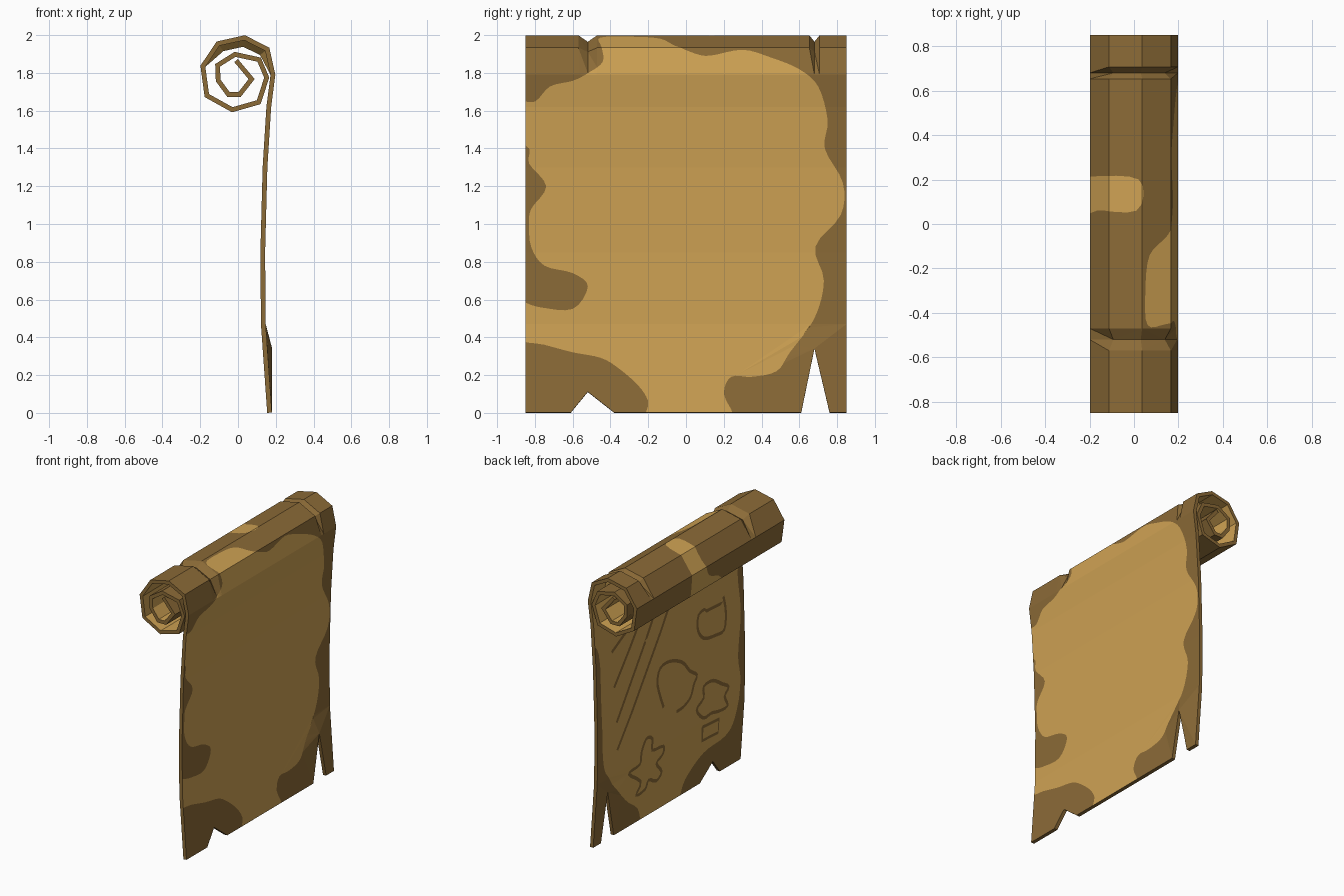
import bpy, bmesh, math
from mathutils import Vector as V
from mathutils.geometry import delaunay_2d_cdt, intersect_point_line

if "Cube" in bpy.data.objects:
    bpy.data.objects.remove(bpy.data.objects["Cube"])

HALF, THICK, STROKE = 0.85, 0.025, 0.024

def material(name, rgb):
    m = bpy.data.materials.new(name)
    m.diffuse_color = (*rgb, 1)
    m.use_nodes = True
    m.node_tree.nodes["Principled BSDF"].inputs["Base Color"].default_value = m.diffuse_color
    return m

tan = material("parchment_tan", (0.62, 0.36, 0.087))
brown = material("aged_brown", (0.258, 0.145, 0.038))

# Side profile of the sheet (x, z): hanging part, then the roll spiralling inward
profile = [V(p) for p in [
    (.167, .001), (.134, .47), (.131, .85), (.143, 1.3), (.163, 1.62), (.185, 1.79),
    (.155, 1.925), (.035, 1.986), (-.105, 1.955), (-.186, 1.835), (-.165, 1.68),
    (-.03, 1.605), (.11, 1.645), (.152, 1.775), (.112, 1.87), (-.016, 1.898),
    (-.108, 1.84), (-.105, 1.76), (-.05, 1.685), (.008, 1.685), (.072, 1.767), (-.01, 1.865)]]
knots = [0.0]
for a, b in zip(profile, profile[1:]):
    knots.append(knots[-1] + (b - a).length)
END = knots[-1]

def offset_profile(d):
    out = []
    for i, p in enumerate(profile):
        t0 = (p - profile[max(i - 1, 0)]).normalized() if i else (profile[1] - p).normalized()
        t1 = (profile[i + 1] - p).normalized() if i + 1 < len(profile) else t0
        t = (t0 + t1).normalized()
        out.append(p + V((t.y, -t.x)) * d / max(t.dot(t1), 0.6))
    return out

def tent(v, centre, width):
    return max(0.0, 1 - abs(v - centre) / width)

GROOVES = [(-.52, .05), (.68, .027)]

def place(side, y, s):
    """Wrap flat sheet coordinates (y, length along profile) onto the profile."""
    i = max(k for k in range(len(knots) - 1) if knots[k] <= s + 1e-6 or k == 0)
    f = (s - knots[i]) / (knots[i + 1] - knots[i])
    p = side[i].lerp(side[i + 1], f)
    # creases over the top of the roll
    g = max(tent(y, c, w) for c, w in GROOVES)
    ramp = min(1, max(0, (s - knots[5]) / (knots[6] - knots[5])),
               max(0, (knots[9] - s) / (knots[9] - knots[8])))
    p = p + (V((0, 1.8)) - p).normalized() * 0.035 * g * ramp
    # curled tip of the long tear
    p.x += 0.025 * tent(y, .68, .075) * (1 if s < .34 else tent(s, .34, .13))
    return V((p.x, y, p.y))

def smooth(pts, closed=True, n=4):
    """Catmull-Rom curve through a few points."""
    pts, out, c = [V(p) for p in pts], [], len(pts)
    get = (lambda i: pts[i % c]) if closed else (lambda i: pts[min(max(i, 0), c - 1)])
    for i in range(c if closed else c - 1):
        a, b, d, e = (get(i + k) for k in (-1, 0, 1, 2))
        for k in range(n):
            t = k / n
            out.append(0.5 * (2 * b + (d - a) * t + (2 * a - 5 * b + 4 * d - e) * t * t
                              + (3 * b - a - 3 * d + e) * t ** 3))
    return out if closed else out + [pts[-1]]

def inside(p, poly):
    hit = False
    for a, b in zip(poly, poly[1:] + poly[:1]):
        if (a.y > p.y) != (b.y > p.y) and p.x < a.x + (b.x - a.x) * (p.y - a.y) / (b.y - a.y):
            hit = not hit
    return hit

def near(p, line):
    for a, b in zip(line, line[1:]):
        q, f = intersect_point_line(p, a, b)
        q = a.lerp(b, min(1, max(0, f)))
        if (p - q.to_2d()).length < STROKE / 2:
            return True
    return False

# Sheet outline with its two tears
outline = [V(p) for p in [(-HALF, 0), (-.61, 0), (-.52, .11), (-.38, 0), (.61, 0), (.68, .34), (.76, 0)]]
outline += [V((HALF, s)) for s in knots] + [V((-HALF, s)) for s in knots[:0:-1]]

# Clean parchment areas on the outer face (y, length)
outer_area = smooth([
    (-.18, -.05), (-.2, .06), (-.25, .14), (-.35, .23), (-.45, .29), (-.6, .32), (-.75, .36),
    (-.9, .4), (-.9, .585), (-.78, .56), (-.6, .55), (-.52, .67), (-.6, .74), (-.75, .78),
    (-.82, .88), (-.83, 1), (-.82, 1.08), (-.74, 1.2), (-.83, 1.32), (-.83, 1.4), (-.9, 1.46),
    (-.9, 1.64), (-.8, 1.65), (-.72, 1.73), (-.6, 1.76), (-.52, 1.8), (-.44, 1.86), (-.45, 1.95),
    (-.455, 2.04), (-.3, 2.05), (-.14, 2.03), (-.05, 1.945), (.05, 1.9), (.13, 1.89), (.3, 1.92),
    (.45, 1.88), (.6, 1.82), (.7, 1.73), (.75, 1.55), (.735, 1.4), (.83, 1.22), (.82, 1.05),
    (.685, .88), (.73, .7), (.68, .5), (.55, .32), (.48, .22), (.35, .19), (.24, .19),
    (.2, .1), (.23, -.05)])
roll_patch = smooth([(.06, 2.09), (.2, 2.08), (.215, 2.3), (.2, 2.5), (.22, 2.7), (-.25, 2.7),
                     (-.15, 2.5), (0, 2.43), (.06, 2.3)])
inner_area = smooth([
    (-.1, -.05), (-.2, .1), (-.4, .22), (-.65, .25), (-.75, .35), (-.8, .6), (-.77, .8),
    (-.81, 1.1), (-.79, 1.4), (-.9, 1.6), (-.9, 2.5), (-.9, END + .1), (.9, END + .1), (.9, 2.5),
    (.9, 1.6), (.81, 1.4), (.8, 1), (.78, .6), (.7, .45), (.5, .22), (.35, .1), (.25, -.05)])

# Ink sketches on the inner face
blob = [(.48, .407), (.353, .427), (.341, .506), (.284, .59), (.214, .563), (.214, .48), (.087, .46),
        (.087, .4), (.156, .358), (.087, .27), (.145, .224), (.237, .267), (.272, .21), (.376, .206), (.33, .29)]
loop = [(.087, .743), (.133, .853), (.156, .954), (.12, 1.04), (.006, 1.048), (-.133, .987), (-.214, .895),
        (-.295, .833), (-.26, .777), (-.225, .7), (-.144, .66), (-.063, .655)]
tree = [(-.295, .58), (-.375, .634), (-.375, .718), (-.48, .723), (-.583, .66), (-.664, .606),
        (-.618, .555), (-.653, .473), (-.56, .47), (-.468, .49), (-.375, .489)]
trunk = [(-.37, .424), (-.56, .41), (-.56, .31), (-.375, .32)]
bracket = [(-.4, 1.27), (-.33, 1.254), (-.318, 1.15), (-.387, 1.064), (-.514, 1.038), (-.618, 1.04),
           (-.64, 1.16), (-.618, 1.28)]
strokes = [smooth(p, True, 3) for p in (blob, tree)] + [[V(p) for p in trunk]]
strokes = [s + [s[0].copy()] for s in strokes]
strokes += [smooth(loop, False, 3), smooth(bracket, False, 3), [V((-.42, 1.25)), V((-.58, 1.24))]]
for a, b in [((-.05, 1.5), (.62, .635)), ((.11, 1.52), (.63, .84)),
             ((.25, 1.55), (.65, 1.1)), ((.41, 1.48), (.665, 1.36))]:
    a, b = V(a), V(b)
    strokes += [[a.lerp(b, f), a.lerp(b, g)] for f, g in ((-.15, .3), (.33, .68), (.71, 1))]

def stroke_ring(line):
    left, right = [], []
    for i, p in enumerate(line):
        t = (line[min(i + 1, len(line) - 1)] - line[max(i - 1, 0)]).normalized()
        n = V((-t.y, t.x)) * STROKE / 2
        left.append(p + n)
        right.append(p - n)
    return left + right[::-1]

def add_face_sheet(bm, side, rings, is_tan, flip):
    """Triangulate the flat sheet along folds and painted contours, then wrap it."""
    pts, edges = [], []
    for ring in rings + [outline]:
        n = len(pts)
        pts += ring
        edges += [(n + i, n + (i + 1) % len(ring)) for i in range(len(ring))]
    folds = [(V((-HALF, s)), V((HALF, s))) for s in knots[1:-1]]
    for c, w in GROOVES:
        folds += [(V((c + k * w, knots[5])), V((c + k * w, knots[9]))) for k in (-1, 0, 1)]
    for a, b in folds:
        edges.append((len(pts), len(pts) + 1))
        pts += [a, b]
    vs, _, fs, *_ = delaunay_2d_cdt([V((p.x, p.y)) for p in pts], edges, [], 0, 1e-5)
    made = {}
    def vert(i):
        if i not in made:
            made[i] = bm.verts.new(place(side, *vs[i]))
        return made[i]
    for f in fs:
        c = sum((vs[i] for i in f), V((0, 0))) / len(f)
        if inside(c, outline):
            face = bm.faces.new([vert(i) for i in (f[::-1] if flip else f)])
            face.material_index = 0 if is_tan(c) else 1

outer, inner = offset_profile(THICK / 2), offset_profile(-THICK / 2)
bm = bmesh.new()
add_face_sheet(bm, outer, [outer_area, roll_patch],
               lambda c: inside(c, outer_area) or inside(c, roll_patch), False)
add_face_sheet(bm, inner, [inner_area] + [stroke_ring(s) for s in strokes],
               lambda c: inside(c, inner_area) and not (c.y < 1.7 and any(near(c, s) for s in strokes)), True)

# Rim closing the thickness of the sheet
for a, b in zip(outline, outline[1:] + outline[:1]):
    quad = [place(inner, *a), place(inner, *b), place(outer, *b), place(outer, *a)]
    bm.faces.new([bm.verts.new(p) for p in quad]).material_index = 1

bmesh.ops.remove_doubles(bm, verts=bm.verts, dist=1e-5)
mesh = bpy.data.meshes.new("scroll_sheet")
bm.to_mesh(mesh)
bm.free()
mesh.materials.append(tan)
mesh.materials.append(brown)
bpy.context.collection.objects.link(bpy.data.objects.new("scroll_sheet", mesh))
